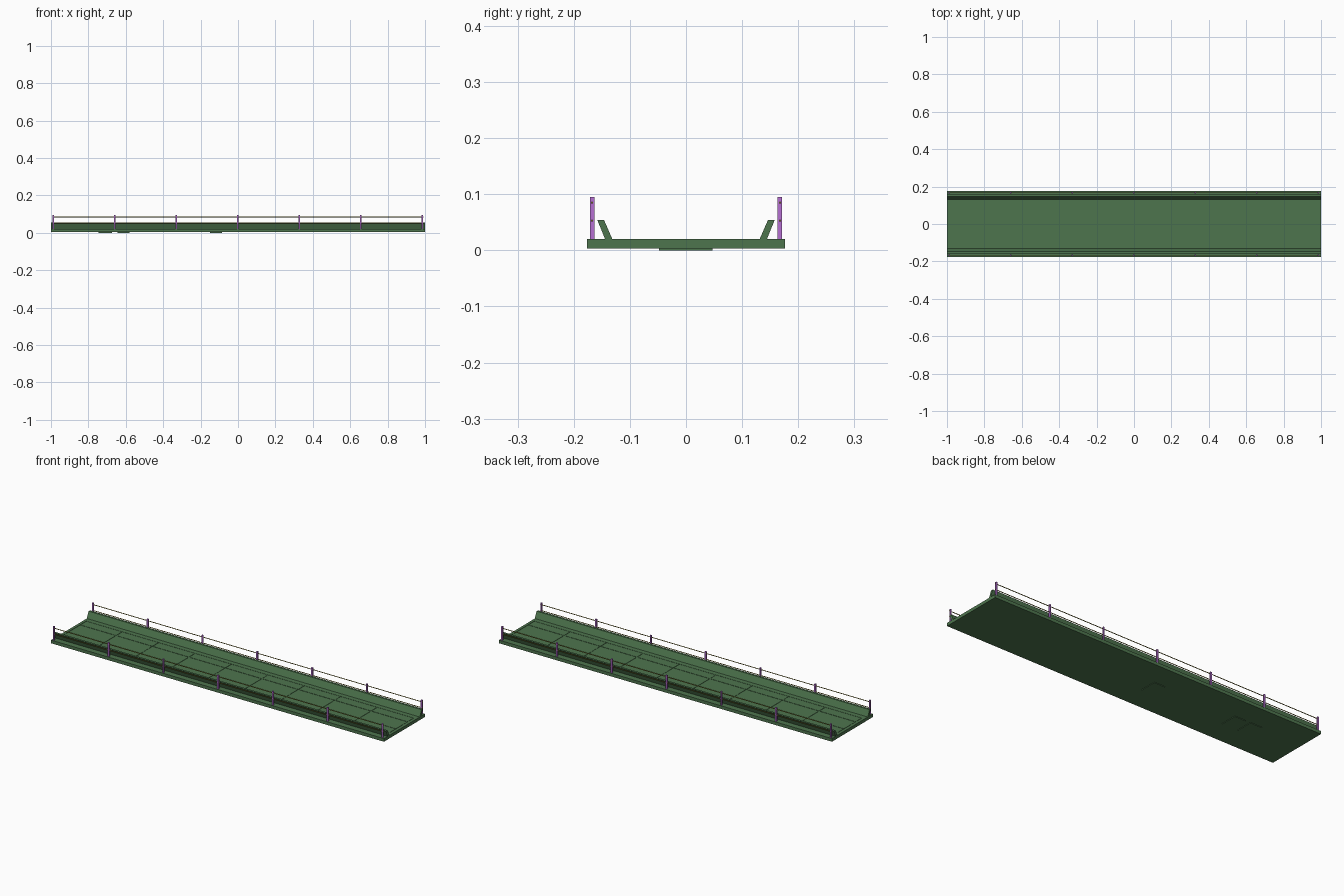
import bpy, bmesh
from math import pi
from mathutils import Matrix, Vector

if "Cube" in bpy.data.objects:
    bpy.data.objects.remove(bpy.data.objects["Cube"])


def material(name, rgb):
    m = bpy.data.materials.new(name)
    m.diffuse_color = (*rgb, 1)
    m.use_nodes = True
    m.node_tree.nodes["Principled BSDF"].inputs["Base Color"].default_value = m.diffuse_color
    return m


GREEN = material("green_paint", (0.076, 0.178, 0.076))
PURPLE = material("purple_paint", (0.47, 0.16, 0.65))
OLIVE = material("olive_paint", (0.29, 0.25, 0.04))


def finish(name, bm, mat):
    bmesh.ops.recalc_face_normals(bm, faces=bm.faces)
    me = bpy.data.meshes.new(name)
    bm.to_mesh(me)
    bm.free()
    me.materials.append(mat)
    ob = bpy.data.objects.new(name, me)
    bpy.context.collection.objects.link(ob)
    return ob


def add_box(bm, x0, x1, y0, y1, z0, z1):
    centre = Vector(((x0 + x1) / 2, (y0 + y1) / 2, (z0 + z1) / 2))
    scale = Matrix.Diagonal((x1 - x0, y1 - y0, z1 - z0, 1))
    bmesh.ops.create_cube(bm, size=1, matrix=Matrix.Translation(centre) @ scale)


def boxes(name, items, mat):
    bm = bmesh.new()
    for b in items:
        add_box(bm, *b)
    return finish(name, bm, mat)


# Deck slab
TOP, GROOVE = 0.02, 0.0185
boxes("deck_slab", [(-1, 1, -0.176, 0.176, 0.003, GROOVE)], GREEN)

# Deck plating: border strips around rows of panels, with thin grooves between
edge, end = 0.105, 0.985
plates = []
for s in (-1, 1):
    plates.append((-1, 1, *sorted((s * edge, s * 0.176)), GROOVE, TOP))
    plates.append((*sorted((s * end, s)), -edge, edge, GROOVE, TOP))
count, gap = 9, 0.002
pitch = 2 * end / count
for i in range(count):
    x0 = -end + i * pitch
    for y0, y1 in ((-edge, -0.05), (-0.05, 0.05), (0.05, edge)):
        plates.append((x0 + 0.003, x0 + pitch - 0.003, y0 + gap, y1 - gap, GROOVE, TOP))
boxes("deck_plating", plates, GREEN)

# Small plates under the deck
boxes("underside_plates",
      [(x0, x1, -0.048, 0.047, 0, 0.003)
       for x0, x1 in ((-0.745, -0.675), (-0.645, -0.58), (-0.15, -0.085))], GREEN)

for side, label in ((-1, "front"), (1, "back")):
    # Outward-leaning kerb, extruded from its cross-section
    bm = bmesh.new()
    section = [(0.131, 0.0195), (0.144, 0.0195), (0.158, 0.054), (0.146, 0.054)]
    face = bm.faces.new([bm.verts.new((-1, side * y, z)) for y, z in section])
    ext = bmesh.ops.extrude_face_region(bm, geom=[face])
    verts = [v for v in ext["geom"] if isinstance(v, bmesh.types.BMVert)]
    bmesh.ops.translate(bm, verts=verts, vec=(2, 0, 0))
    finish(label + "_kerb", bm, GREEN)

    # Railing posts
    y = side * 0.1675
    h = 0.004
    boxes(label + "_railing_posts",
          [(-0.988 + i * 0.329 - h, -0.988 + i * 0.329 + h, y - h, y + h, 0.019, 0.095)
           for i in range(7)], PURPLE)

    # Railing bars, ends just proud of the end posts
    bm = bmesh.new()
    for z in (0.053, 0.085):
        bmesh.ops.create_cone(bm, cap_ends=True, segments=8, radius1=0.002, radius2=0.002,
                              depth=1.986, matrix=Matrix.Translation((0, y, z))
                              @ Matrix.Rotation(pi / 2, 4, 'Y'))
    finish(label + "_railing_bars", bm, OLIVE)
